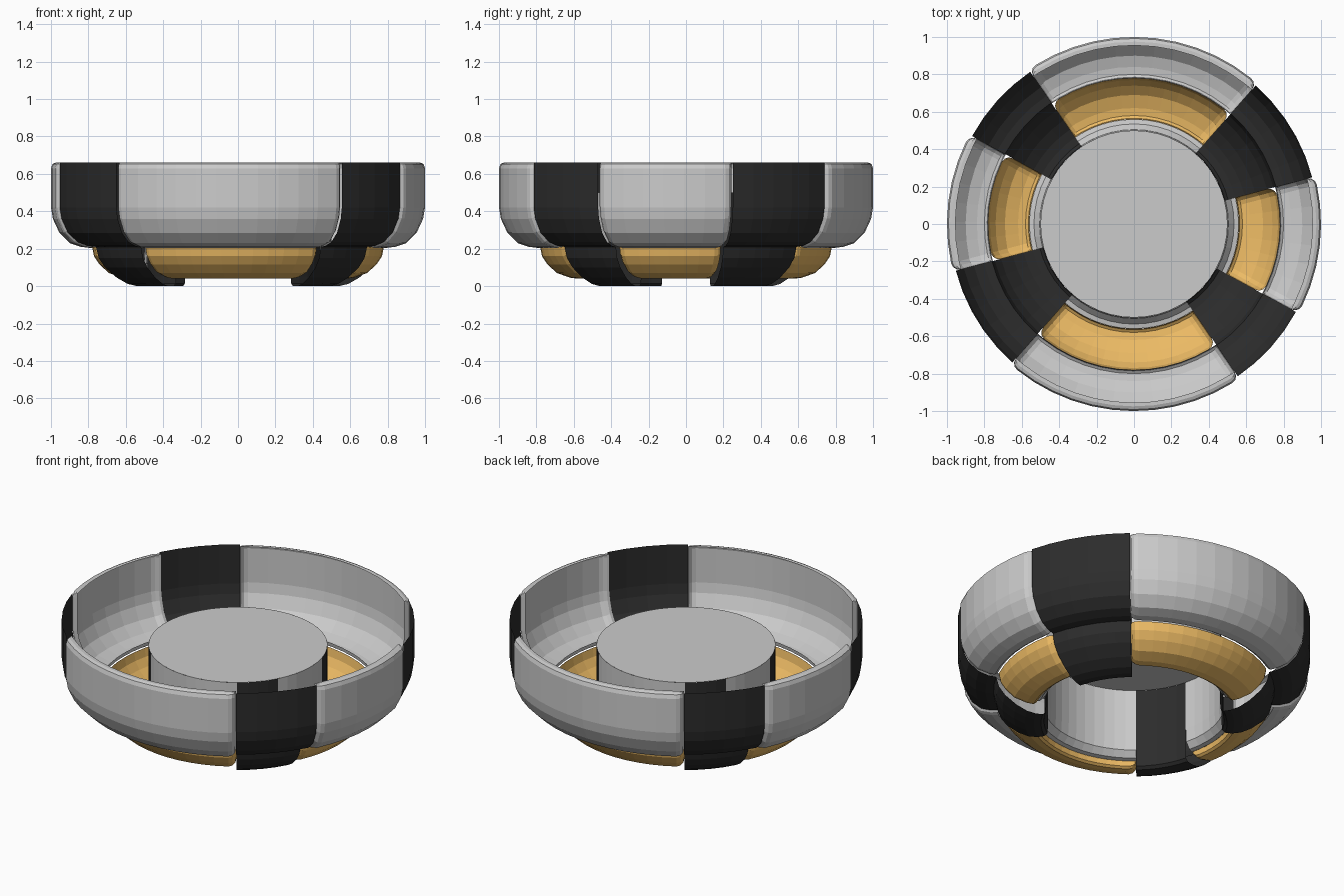
import bpy, bmesh
from math import cos, sin, radians, degrees, sqrt, ceil

if "Cube" in bpy.data.objects:
    bpy.data.objects.remove(bpy.data.objects["Cube"])


def material(name, rgb):
    m = bpy.data.materials.new(name)
    m.diffuse_color = (*rgb, 1)
    m.use_nodes = True
    m.node_tree.nodes["Principled BSDF"].inputs["Base Color"].default_value = m.diffuse_color
    return m


BLACK = material("black", (0.025, 0.025, 0.025))
GOLD = material("gold", (0.85, 0.5, 0.13))


def grid_object(name, rows, mat=None):
    """Skin a grid of points (list of equally long rows) into a sheet."""
    bm = bmesh.new()
    vs = [[bm.verts.new(p) for p in row] for row in rows]
    for a, b in zip(vs, vs[1:]):
        for i in range(len(a) - 1):
            bm.faces.new((a[i], a[i + 1], b[i + 1], b[i]))
    bmesh.ops.remove_doubles(bm, verts=bm.verts, dist=0.0005)
    me = bpy.data.meshes.new(name)
    bm.to_mesh(me)
    bm.free()
    ob = bpy.data.objects.new(name, me)
    bpy.context.collection.objects.link(ob)
    if mat:
        me.materials.append(mat)
    return ob


def polar(r, z, a):
    return (r * cos(radians(a)), r * sin(radians(a)), z)


def sector(name, profile, a0, a1, mat=None):
    """Plain revolved strip between two angles."""
    n = ceil((a1 - a0) / 7.5)
    return grid_object(name, [[polar(r, z, a0 + (a1 - a0) * i / n) for r, z in profile]
                              for i in range(n + 1)], mat)


def panel(name, outer, inner, a0, a1, mat=None, w=0.045):
    """Revolved strip whose two ends roll over from the outer to the inner profile."""
    cols = [(0, 1.0)]
    for s in (0.0, 0.15, 0.5, 1.0):          # quarter-round lip: position, depth
        cols.append((s, 1 - sqrt(1 - (1 - s) ** 2)))
    n = ceil((a1 - a0) / 7.5)
    rows = []

    def row(f, depth):
        out = []
        for (r, z), (ri, zi) in zip(outer, inner):
            out.append(polar(r + (ri - r) * depth, z + (zi - z) * depth, f(degrees(w / r))))
        return out

    for s, d in cols[1:]:
        rows.append(row(lambda lip: a0 + s * lip, d))
    for i in range(1, n):
        rows.append(row(lambda lip: a0 + lip + (a1 - a0 - 2 * lip) * i / n, 0))
    for s, d in reversed(cols[1:]):
        rows.append(row(lambda lip: a1 - s * lip, d))
    return grid_object(name, rows, mat)


# Profiles as (radius, height)
rim_outer = [(.955, .66), (.975, .66), (.992, .653), (1, .63), (1, .42), (.99, .36), (.955, .285),
             (.9, .23), (.84, .21), (.8, .205), (.785, .215), (.78, .24)]
rim_inner = [(.955, .66), (.955, .66), (.955, .65), (.955, .63), (.955, .43), (.945, .38), (.92, .315),
             (.88, .27), (.83, .25), (.79, .245), (.785, .243), (.78, .24)]
gold_outer = [(.78, .21), (.77, .16), (.74, .115), (.69, .07), (.62, .045), (.58, .04),
              (.565, .05), (.56, .08)]
gold_inner = [(.735, .22), (.725, .185), (.7, .145), (.66, .11), (.61, .088), (.58, .085),
              (.565, .083), (.56, .08)]
black_profile = [(.985, .66), (.985, .42), (.975, .36), (.94, .285), (.885, .235), (.83, .215),
                 (.785, .21), (.77, .15), (.735, .1), (.67, .045), (.61, .012), (.56, 0),
                 (.52, 0), (.503, .015), (.5, .05), (.5, .5)]
tube_profile = [(.56, .08), (.535, .085), (.505, .12), (.5, .2), (.5, .5)]

# The layout repeats after half a turn
for k, side in ((0, "a"), (180, "b")):
    for size, a0, a1 in (("long", 48.7, 124.3), ("short", 151.5, 194.7)):
        panel(f"rim_panel_{size}_{side}", rim_outer, rim_inner, a0 + k, a1 + k)
        panel(f"gold_panel_{size}_{side}", gold_outer, gold_inner, a0 + k, a1 + k, GOLD)
        sector(f"tube_wall_{size}_{side}", tube_profile, a0 + k, a1 + k)
    for size, a0, a1 in (("wide", 14.7, 48.7), ("narrow", 124.3, 151.5)):
        sector(f"black_band_{size}_{side}", black_profile, a0 + k, a1 + k, BLACK)

# Flat lid on the central tube
bpy.ops.mesh.primitive_circle_add(vertices=48, radius=0.5, fill_type='NGON', location=(0, 0, 0.5))
bpy.context.object.name = "centre_lid"
